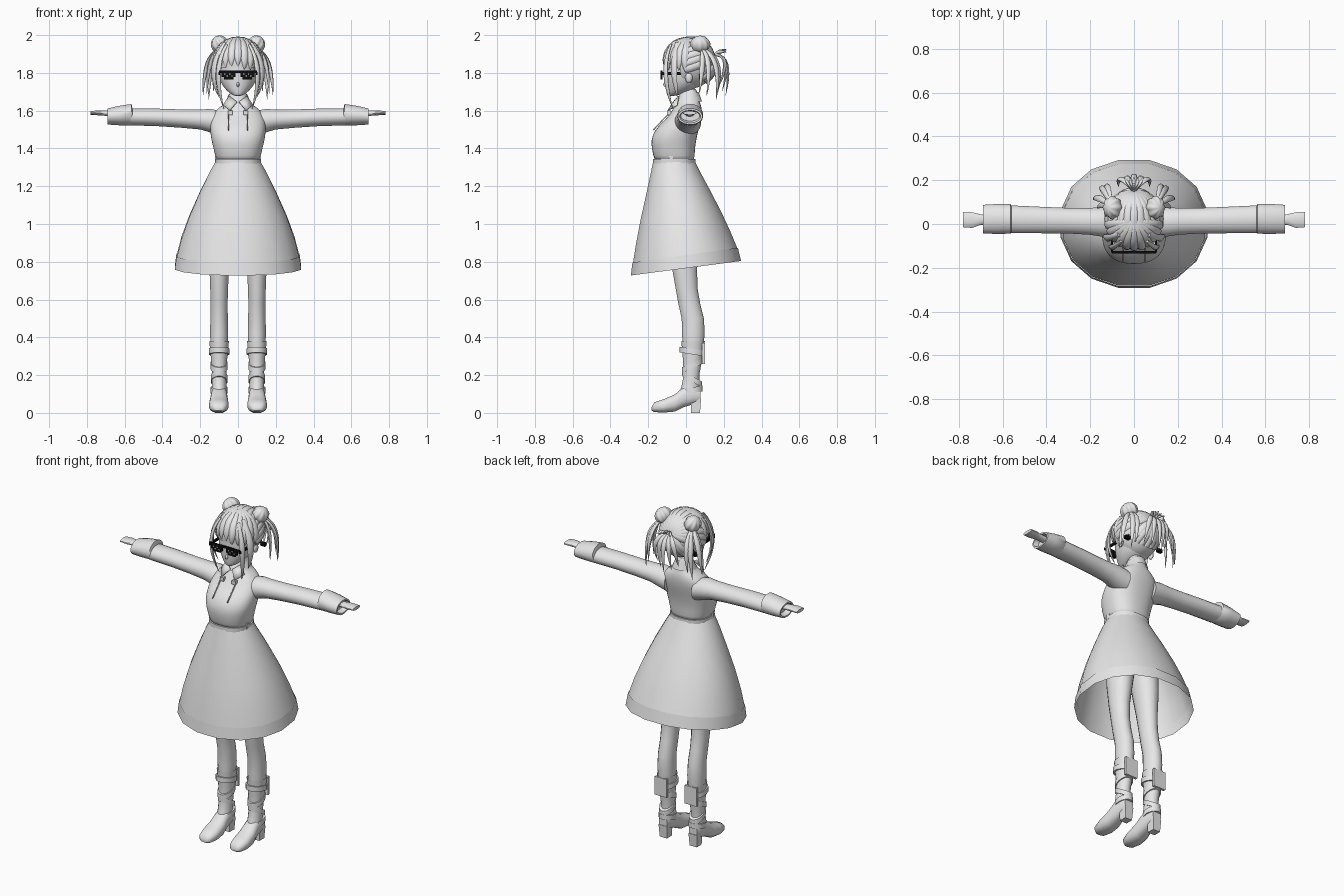
import bpy, bmesh, math, random
from mathutils import Vector

random.seed(4)
cube = bpy.data.objects.get("Cube")
if cube:
    bpy.data.objects.remove(cube, do_unlink=True)


def material(name, value):
    mat = bpy.data.materials.new(name)
    mat.use_nodes = True
    colour = (value, value, value, 1)
    mat.diffuse_color = colour
    mat.node_tree.nodes["Principled BSDF"].inputs["Base Color"].default_value = colour
    return mat


grey = material("light grey", 0.8)
black = material("black", 0.004)


def finish(name, bm, mat=grey, mirror=False, sub=0, angle=50):
    """Turn a bmesh into a named, smooth shaded object."""
    bmesh.ops.recalc_face_normals(bm, faces=bm.faces)
    mesh = bpy.data.meshes.new(name)
    bm.to_mesh(mesh)
    bm.free()
    mesh.materials.append(mat)
    obj = bpy.data.objects.new(name, mesh)
    bpy.context.collection.objects.link(obj)
    bpy.ops.object.select_all(action='DESELECT')
    obj.select_set(True)
    bpy.context.view_layer.objects.active = obj
    bpy.ops.object.shade_smooth_by_angle(angle=math.radians(angle))
    if mirror:
        obj.modifiers.new("Mirror", 'MIRROR').use_mirror_merge = False
    if sub:
        mod = obj.modifiers.new("Subdivision", 'SUBSURF')
        mod.levels = mod.render_levels = sub
    return obj


def bridge(bm, rings, caps):
    loops = [[bm.verts.new(p) for p in ring] for ring in rings]
    n = len(loops[0])
    for a, b in zip(loops, loops[1:]):
        for i in range(n):
            j = (i + 1) % n
            bm.faces.new((a[i], a[j], b[j], b[i]))
    if caps:
        bm.faces.new(loops[0][::-1])
        bm.faces.new(loops[-1])


def loft(name, rows, axis='z', n=20, power=2, caps=True, **kw):
    """Rows: station (or front/back stations), centre, half width, low, high."""
    rings = []
    for s, centre, half, lo, hi in rows:
        s0, s1 = s if isinstance(s, tuple) else (s, s)
        ring = []
        for i in range(n):
            t = math.tau * (i + 0.5) / n
            c, d = [math.copysign(abs(v) ** (2 / power), v) for v in (math.cos(t), math.sin(t))]
            a, b = centre + half * c, (lo + hi) / 2 + (hi - lo) / 2 * d
            st = s0 + (s1 - s0) * (d + 1) / 2
            ring.append({'x': (st, a, b), 'y': (a, st, b), 'z': (a, b, st)}[axis])
        rings.append(ring)
    bm = bmesh.new()
    bridge(bm, rings, caps)
    return finish(name, bm, **kw)


def box(bm, x, y, z):
    corners = bmesh.ops.create_cube(bm, size=1)["verts"]
    for v in corners:
        v.co = [lo + (hi - lo) * (c + 0.5) for c, (lo, hi) in zip(v.co, (x, y, z))]
    return corners


def plate(name, points, **kw):
    bm = bmesh.new()
    bm.faces.new([bm.verts.new(p) for p in points])
    obj = finish(name, bm, **kw)
    obj.modifiers.new("Thickness", 'SOLIDIFY').thickness = 0.006


# Clothing: bodice with neck, belt, skirt and hem
loft("bodice", [(1.32, 0, .116, -.165, .045), (1.36, 0, .12, -.173, .046),
                (1.42, 0, .136, -.186, .05), (1.47, 0, .147, -.181, .06),
                (1.52, 0, .148, -.148, .073), (1.56, 0, .146, -.102, .082),
                (1.6, 0, .125, -.076, .085), (1.63, 0, .08, -.054, .08),
                (1.65, 0, .05, -.04, .07), (1.73, 0, .042, -.03, .06)], n=24, power=2.4, sub=1)
loft("belt", [(1.32, 0, .121, -.176, .05), (1.345, 0, .122, -.176, .05)], n=24, power=2.3)
loft("skirt", [(1.335, 0, .118, -.175, .048), (1.28, 0, .15, -.187, .075),
               ((1.16, 1.18), 0, .205, -.213, .13), ((1.02, 1.06), 0, .263, -.245, .193),
               ((.89, .96), 0, .305, -.27, .24), ((.785, .865), 0, .331, -.287, .28)],
     n=16, power=2.1, caps=False)
loft("skirt_hem", [((.795, .875), 0, .332, -.289, .28), ((.727, .805), 0, .341, -.297, .297)],
     n=16, power=2.1, caps=False)
loft("collar_band", [((1.635, 1.65), 0, .068, -.06, .085), ((1.665, 1.7), 0, .05, -.04, .067)],
     caps=False)
plate("collar_points", [(.045, -.036, 1.675), (.004, -.064, 1.645), (.042, -.092, 1.6),
                        (.078, -.045, 1.628)], mirror=True)
bm = bmesh.new()
box(bm, (.028, .052), (-.1, -.08), (1.578, 1.6))
box(bm, (.108, .122), (-.09, -.07), (1.325, 1.36))
finish("pocket_flaps", bm, mirror=True)
plate("placket_edges", [(.048, -.175, 1.5), (.052, -.175, 1.5), (.052, -.1, 1.58),
                        (.048, -.1, 1.58)], mirror=True)

# Arms: sleeves, cuffs and palms
loft("sleeves", [(.09, .01, .07, 1.47, 1.6), (.15, .01, .068, 1.485, 1.61),
                 (.2, .012, .062, 1.5, 1.606), (.3, .015, .059, 1.509, 1.607),
                 (.42, .018, .061, 1.517, 1.611), (.57, .022, .064, 1.522, 1.612)],
     axis='x', mirror=True)
loft("cuffs", [(.558, .022, .06, 1.525, 1.61), (.564, .023, .068, 1.521, 1.636),
               (.63, .023, .069, 1.522, 1.626), (.69, .022, .066, 1.526, 1.612),
               (.69, .022, .056, 1.535, 1.603), (.66, .022, .05, 1.545, 1.6)],
     axis='x', mirror=True)
loft("palms", [(.65, .02, .024, 1.568, 1.6), (.7, .02, .025, 1.572, 1.602),
               (.74, .018, .037, 1.575, 1.602), (.78, .02, .036, 1.578, 1.598)],
     axis='x', n=12, mirror=True)

# Legs, boots, straps and heels
loft("legs", [(.3, .1, .043, -.015, .088), (.42, .1, .049, -.022, .1),
              (.5, .1, .047, -.024, .096), (.58, .1, .046, -.042, .076),
              (.66, .1, .048, -.056, .062), (.76, .099, .053, -.074, .06),
              (.9, .092, .068, -.095, .07), (1.05, .075, .075, -.11, .08)], mirror=True, n=16)
loft("boot_shafts", [(.08, .1, .041, -.045, .076), (.14, .1, .039, -.025, .072),
                     (.2, .1, .038, -.013, .071), (.29, .1, .044, -.018, .088),
                     (.38, .1, .053, -.026, .101), (.37, .1, .045, -.018, .09)], n=16, mirror=True)
loft("boot_feet", [(-.182, .102, .02, .012, .03), (-.168, .102, .04, .004, .056),
                   (-.12, .102, .052, .001, .072), (-.06, .101, .05, .006, .098),
                   (-.01, .1, .043, .03, .14), (.04, .1, .04, .045, .15),
                   (.077, .1, .028, .058, .13)], axis='y', n=16, power=2.5, mirror=True)
for i, (z, tilt, half) in enumerate([(.325, .01, .055), (.25, -.025, .046), (.18, .03, .044),
                                     (.12, -.01, .046)]):
    loft("boot_strap_%d" % (i + 1),
         [((h + tilt, h - tilt), .1, half, .034 - half * 1.25, .036 + half * 1.15)
          for h in (z - .015, z + .015)], n=16, mirror=True)
bm = bmesh.new()
box(bm, (.06, .14), (.085, .1), (.26, .37))
for v in box(bm, (.072, .128), (.025, .08), (0, .075)):
    if v.co.z < .01:
        v.co = (.1 + (v.co.x - .1) * .85, .04 + (v.co.y - .04) * .85, 0)
finish("heels_and_back_flaps", bm, mirror=True, angle=30)

# Head: face, nose, ears
loft("face", [(1.676, 0, .014, -.097, -.07), (1.69, 0, .042, -.103, -.01),
              (1.72, 0, .075, -.108, .06), (1.76, 0, .097, -.111, .1),
              (1.8, 0, .105, -.111, .12), (1.86, 0, .11, -.112, .13),
              (1.93, 0, .09, -.09, .11)], n=24, sub=1)
bm = bmesh.new()
for centre, size in (((0, -.108, 1.738), (.008, .013, .012)), ((.108, .015, 1.775), (.012, .02, .03)),
                     ((-.108, .015, 1.775), (.012, .02, .03))):
    for v in bmesh.ops.create_uvsphere(bm, u_segments=10, v_segments=6, radius=1)["verts"]:
        v.co = Vector(centre) + v.co * Vector(size)
finish("nose_and_ears", bm)

# Scalp cap, open around the face
middle, radii = Vector((0, .02, 1.85)), Vector((.126, .136, .133))
bm = bmesh.new()
bmesh.ops.create_uvsphere(bm, u_segments=32, v_segments=20, radius=1)
for v in bm.verts:
    v.co = middle + v.co * radii
front = [f for f in bm.faces if f.calc_center_median().y < -.02 and f.calc_center_median().z < 1.83]
bmesh.ops.delete(bm, geom=front, context='FACES')
finish("scalp", bm)


def strand(bm, path, width, thick, root=.5, tip=.05):
    """Flattened lock of hair following a path, widest in its middle."""
    rings, last = [], len(path) - 1
    for i, p in enumerate(path):
        s = i / last
        tangent = path[min(i + 1, last)] - path[max(i - 1, 0)]
        side = tangent.cross(p - middle).normalized()
        up = side.cross(tangent).normalized()
        f = root + (1 - root) * s / .45 if s < .45 else tip + (1 - tip) * (1 - ((s - .45) / .55) ** 2)
        rings.append([p + side * math.cos(a) * width * f + up * math.sin(a) * thick * f
                      for a in (math.tau * k / 8 for k in range(8))])
    bridge(bm, rings, True)


def scalp_path(a, b, steps=10):
    a, b = Vector(a).normalized(), Vector(b).normalized()
    return [middle + a.lerp(b, i / steps).normalized() * radii for i in range(steps + 1)]


def bend(a, b, c, steps=10):
    a, b, c = Vector(a), Vector(b), Vector(c)
    return [a.lerp(b, t).lerp(b.lerp(c, t), t) for t in (i / steps for i in range(steps + 1))]


# Bangs fanning from the crown
bm = bmesh.new()
for k in range(-5, 6):
    a = math.radians(k * 16)
    low = -.05 - .05 * abs(k) - random.random() * .15
    strand(bm, scalp_path((.15 * math.sin(a), -.05, 1), (math.sin(a), -math.cos(a), low)), .024, .015)
finish("bangs", bm)

# Back hair swept up to the tie
tie = (0, .95, .35)
knot = scalp_path(tie, tie, 1)[0]
bm = bmesh.new()
for k in range(-1, 14):
    a = math.radians(k * 15)
    strand(bm, scalp_path((math.cos(a), -.2, math.sin(a)), tie), .023, .012, .8, .3)
for k in range(-3, 4):
    strand(bm, scalp_path((k * .28, .65, -.8), tie), .024, .012, .6, .3)
finish("back_hair", bm)

# Hanging tail and tuft at the tie
bm = bmesh.new()
for k in (-2, -1, 0, 1, 2):
    strand(bm, bend(knot, (k * .04, .25, 1.9), (k * .035, .21 - .02 * abs(k), 1.68 + .02 * abs(k))), .015, .01)
    strand(bm, bend(knot, (k * .012, .18, 1.92), (k * .022, .215, 1.925 - .008 * abs(k))), .011, .007)
finish("tail", bm)

# Locks beside the face and strands below the buns
bm = bmesh.new()
strand(bm, bend((.06, -.08, 1.95), (.14, -.14, 1.82), (.075, -.07, 1.61)), .016, .01)
strand(bm, bend((.07, -.05, 1.96), (.17, -.08, 1.83), (.1, -.045, 1.67)), .02, .01)
for x, y, z in ((.185, .11, 1.68), (.155, .16, 1.66), (.165, .07, 1.69), (.13, .17, 1.7)):
    strand(bm, bend((.1, .08, 1.93), (x - .005, y + .03, 1.89), (x, y, z)), .016, .011)
finish("side_locks", bm, mirror=True)

# Grooved hair buns
bm = bmesh.new()
bmesh.ops.create_uvsphere(bm, u_segments=40, v_segments=16, radius=.046)
for v in bm.verts:
    ridge = 1 + .07 * math.cos(8 * math.atan2(v.co.y, v.co.x))
    x, y, z = v.co.x * ridge, v.co.y * ridge * 1.1, v.co.z
    v.co = (.098 + x * .8 + z * .5, .075 + y, 1.952 + z * .85 - x * .5)
finish("hair_buns", bm, mirror=True)

# Pixel sunglasses with temples, and light glints on the lenses
pattern = ("################", ".######..######.", ".######..######.", "..####....####..")
bm, glints = bmesh.new(), bmesh.new()
for r, line in enumerate(pattern):
    for c, mark in enumerate(line):
        x, z = -.1 + c * .0125, 1.812 - r * .0115
        if mark == "#":
            box(bm, (x, x + .0125), (-.134, -.124), (z - .0115, z))
        if r in (1, 2) and c % 8 in (1 + r, 3 + r):
            box(glints, (x + .002, x + .009), (-.136, -.134), (z - .009, z - .003))
for side in (-1, 1):
    inner, outer = sorted((side * .096, side * .104))
    box(bm, (inner, outer), (-.13, .08), (1.79, 1.805))
    inner, outer = sorted((side * .1, side * .13))
    box(bm, (inner, outer), (.07, .088), (1.765, 1.785))
finish("sunglasses", bm, mat=black, angle=20)
finish("lens_glints", glints, angle=20)
